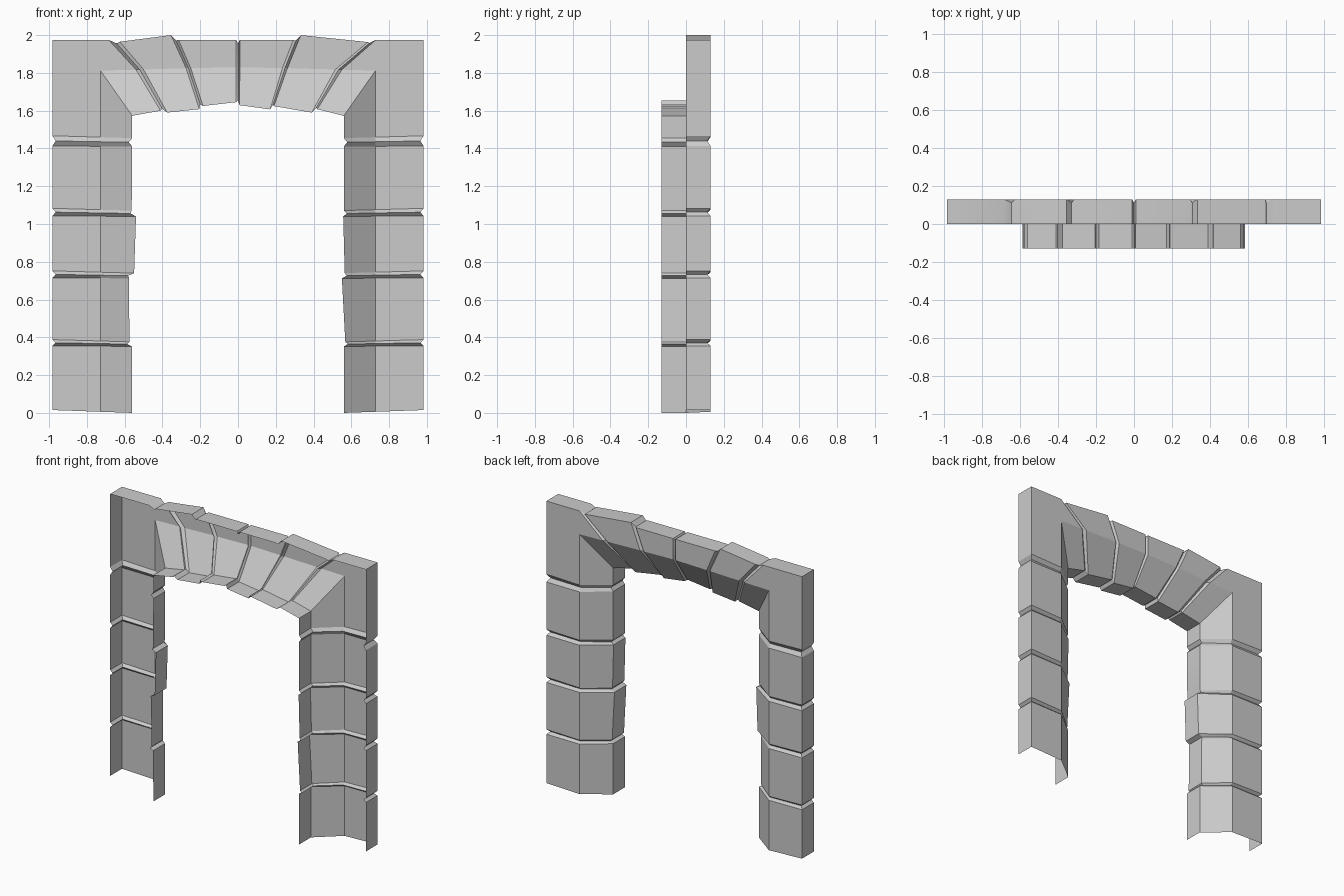
import bpy, bmesh, math
from mathutils import Vector

if "Cube" in bpy.data.objects:
    bpy.data.objects.remove(bpy.data.objects["Cube"])

DEPTH = 0.13      # half of the total depth
CREASE_X = 0.728  # where the back face turns into the bevel


def row(outer, crease, inner, groove=0.0):
    """Cross-section of the shell: outer return, back face, bevel, reveal."""
    o, c, i = (Vector(p) for p in (outer, crease, inner))
    if groove:
        o += (c - o).normalized() * groove
        i += (c - i).normalized() * groove
    y = DEPTH - groove
    return [(o.x, 0, o.y), (o.x, y, o.y), (c.x, y, c.y), (i.x, 0, i.y), (i.x, -DEPTH, i.y)]


def joint(before, after):
    """V groove between two stones, each side given as outer, crease, inner."""
    mid = [(Vector(a) + Vector(b)) / 2 for a, b in zip(before, after)]
    return [row(*before), row(*mid, groove=0.018), row(*after)]


def sweep(name, rows):
    bm = bmesh.new()
    grid = [[bm.verts.new(p) for p in r] for r in rows]
    for r0, r1 in zip(grid, grid[1:]):
        for k in range(4):
            bm.faces.new((r0[k], r0[k + 1], r1[k + 1], r1[k]))
    bm.normal_update()
    bm.faces.ensure_lookup_table()
    if bm.faces[1].normal.y < 0:
        bmesh.ops.reverse_faces(bm, faces=bm.faces[:])
    me = bpy.data.meshes.new(name)
    bm.to_mesh(me)
    bm.free()
    ob = bpy.data.objects.new(name, me)
    bpy.context.collection.objects.link(ob)
    bpy.ops.object.select_all(action='DESELECT')
    ob.select_set(True)
    bpy.context.view_layer.objects.active = ob
    bpy.ops.object.shade_smooth_by_angle(angle=math.radians(25))


def corner(s):
    return ((s * 0.983, 1.975), (s * CREASE_X, 1.812), (s * 0.56, 1.573))


# Jambs: five stones each, with (bottom, top) reveal positions per stone
LEVELS = [(0.355, 0.388), (0.715, 0.752), (1.043, 1.083), (1.413, 1.467)]


def jamb(name, s, reveals):
    def level(z, x, drop=0.0):
        return ((s * 0.983, z), (s * CREASE_X, z - drop * 0.6), (s * x, z - drop))
    rows = [row(*level(0.015, reveals[0][0], 0.015))]
    for k, (lo, hi) in enumerate(LEVELS):
        rows += joint(level(lo, reveals[k][1], 0.003),
                      level(hi, reveals[k + 1][0], 0.012))
    rows.append(row(*corner(s)))
    sweep(name, rows)


jamb("left_jamb", -1, [(0.56, 0.562), (0.575, 0.577), (0.55, 0.54), (0.563, 0.56), (0.56, 0.56)])
jamb("right_jamb", 1, [(0.56, 0.56), (0.568, 0.55), (0.565, 0.557), (0.56, 0.56), (0.56, 0.56)])

# Lintel: joints fanning out between the wedge stones
rows = [row(*corner(-1))]
for before, after in [
    (((-0.685, 1.975), (-0.54, 1.817), (-0.41, 1.60)), ((-0.625, 1.965), (-0.50, 1.818), (-0.375, 1.59))),
    (((-0.355, 2.0), (-0.275, 1.825), (-0.205, 1.608)), ((-0.315, 1.975), (-0.25, 1.825), (-0.185, 1.625))),
    (((-0.01, 1.975), (-0.01, 1.83), (-0.01, 1.645)), ((0.01, 1.975), (0.01, 1.83), (0.008, 1.629))),
    (((0.293, 1.975), (0.235, 1.825), (0.17, 1.607)), ((0.333, 2.0), (0.262, 1.825), (0.19, 1.624))),
    (((0.688, 1.963), (0.515, 1.818), (0.39, 1.59)), ((0.73, 1.975), (0.55, 1.817), (0.42, 1.608))),
]:
    rows += joint(before, after)
rows.append(row(*corner(1)))
sweep("lintel", rows)
